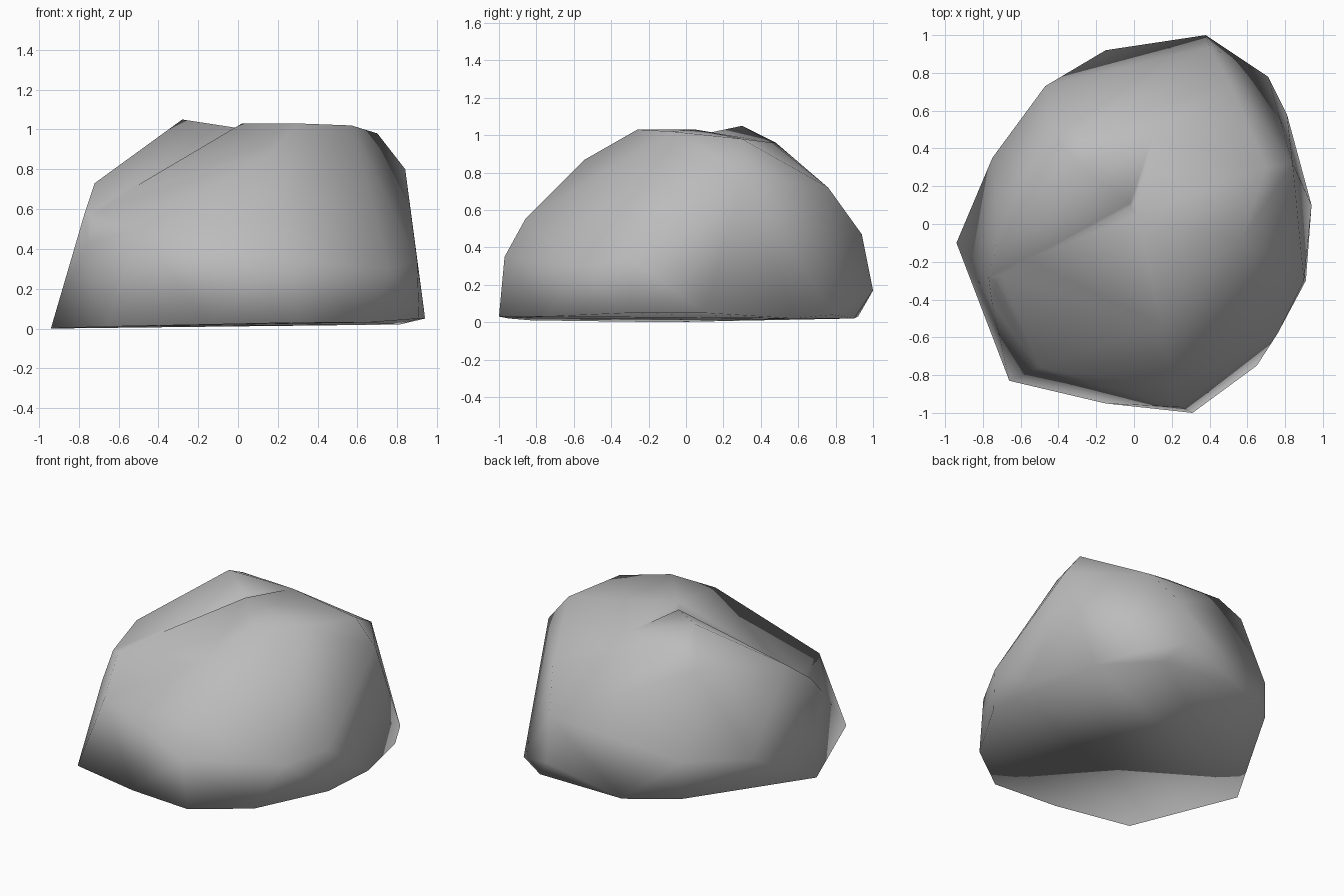
import bpy
import bmesh

cube = bpy.data.objects.get("Cube")
if cube:
    bpy.data.objects.remove(cube, do_unlink=True)

stone = bpy.data.materials.new("stone_grey")
stone.use_nodes = True
grey = (0.5, 0.5, 0.5, 1)
stone.diffuse_color = grey
stone.node_tree.nodes["Principled BSDF"].inputs["Base Color"].default_value = grey


def add_hull(name, points):
    """Wrap a faceted convex hull around some corner points."""
    bm = bmesh.new()
    for point in points:
        bm.verts.new(point)
    hull = bmesh.ops.convex_hull(bm, input=bm.verts)
    loose = {g for g in hull["geom_interior"] + hull["geom_unused"]
             if isinstance(g, bmesh.types.BMVert)}
    bmesh.ops.delete(bm, geom=list(loose), context="VERTS")
    bmesh.ops.recalc_face_normals(bm, faces=bm.faces)
    mesh = bpy.data.meshes.new(name)
    bm.to_mesh(mesh)
    bm.free()
    obj = bpy.data.objects.new(name, mesh)
    bpy.context.scene.collection.objects.link(obj)
    return obj


# Ground rim, counter-clockwise from the front
rim = [(.31, -1, .03), (.65, -.75, .03), (.91, -.3, .05), (.94, .1, .05),
       (.81, .58, .02), (.71, .78, .04), (.5, .9, .02), (-.15, .92, .03),
       (-.47, .73, .04), (-.94, -.1, 0), (-.66, -.83, .01), (-.15, -.95, .02)]

# Corners both masses share on the rear and right-hand flanks
flanks = [(.38, 1, .17), (.4, .94, .47), (-.47, .73, .3), (-.75, .35, .25),
          (-.75, -.43, .43), (.5, .76, .72), (.1, .46, .96)]

# Front mass: broad face rising to a slanting crest and a flat crown
front = [(.25, -.97, .35), (.2, -.86, .55), (-.5, -.76, .5), (.9, -.3, .34),
         (.76, -.58, .3), (.15, -.54, .87), (.3, -.26, 1.03), (.02, .05, 1.03),
         (.57, -.08, 1.02), (.7, .3, .98), (.84, .32, .8),
         (-.5, -.15, .71), (-.74, -.26, .58)]

# Rear mass: ridge with the peak, standing just behind the crest
rear = [(-.02, .11, 1.01), (-.28, .3, 1.05), (-.3, .48, .96), (-.45, .52, .85),
        (-.72, -.09, .73), (-.77, -.28, .58)]

boulder = add_hull("boulder", rim + flanks + front)
rear_mass = add_hull("boulder_rear_mass", rim + flanks + rear)

# Join the masses into one stone with a shallow groove between them
join = boulder.modifiers.new("join", "BOOLEAN")
join.operation = "UNION"
join.solver = "EXACT"
join.object = rear_mass
depsgraph = bpy.context.evaluated_depsgraph_get()
joined = bpy.data.meshes.new_from_object(boulder.evaluated_get(depsgraph))
boulder.modifiers.remove(join)
bpy.data.objects.remove(rear_mass, do_unlink=True)

# Clean the seam and shade the whole stone softly
bm = bmesh.new()
bm.from_mesh(joined)
bmesh.ops.remove_doubles(bm, verts=bm.verts, dist=0.01)
bmesh.ops.triangulate(bm, faces=bm.faces)
for face in bm.faces:
    face.smooth = True
bm.to_mesh(joined)
bm.free()
joined.materials.clear()
joined.materials.append(stone)
boulder.data = joined
